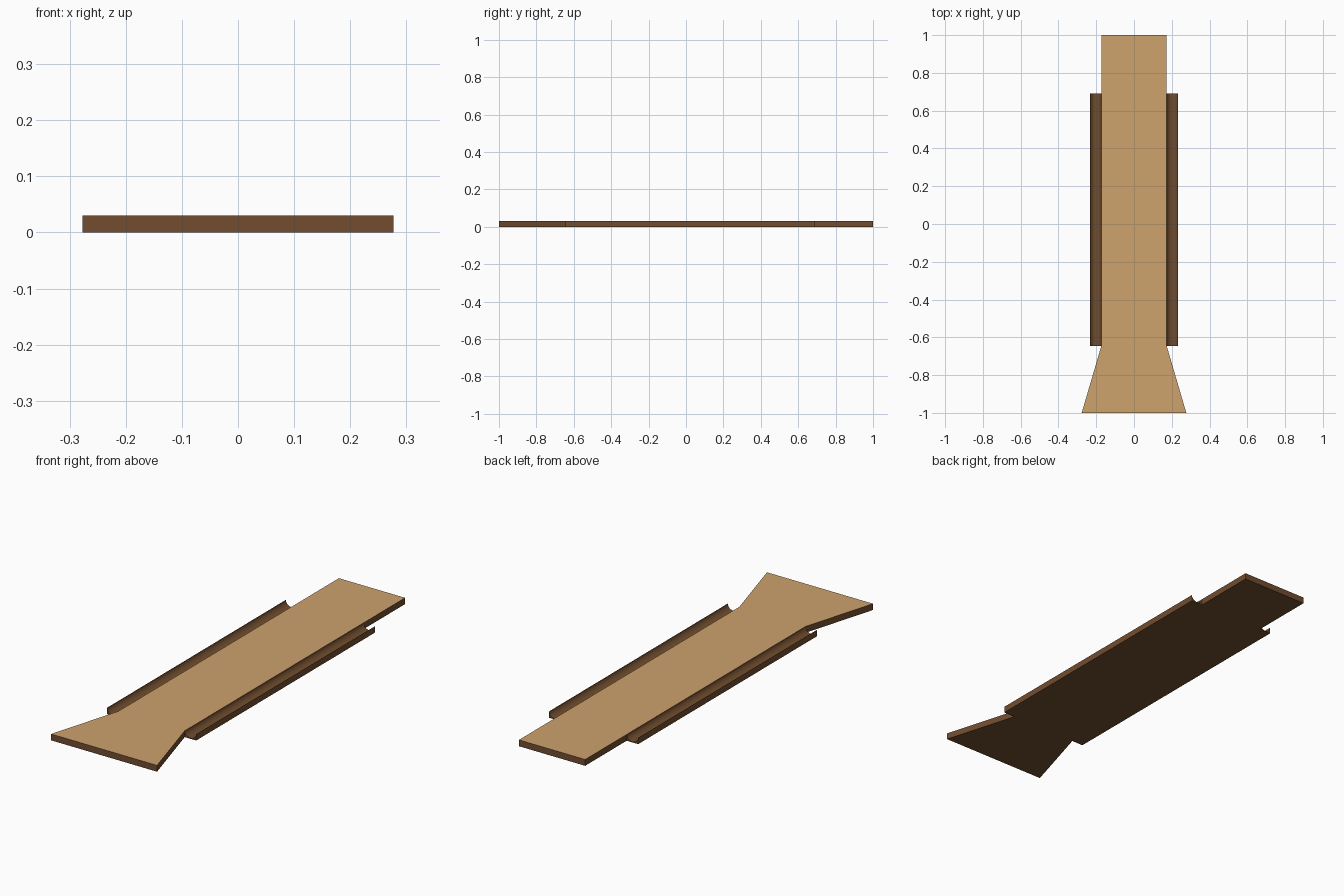
import bpy, math

if "Cube" in bpy.data.objects:
    bpy.data.objects.remove(bpy.data.objects["Cube"])


def material(name, rgb):
    m = bpy.data.materials.new(name)
    m.diffuse_color = (*[(c / 255) ** 2.2 for c in rgb], 1)
    m.use_nodes = True
    m.node_tree.nodes["Principled BSDF"].inputs["Base Color"].default_value = m.diffuse_color
    return m


tan = material("light wood", (205, 161, 109))
brown = material("dark wood", (112, 78, 50))

H = 0.03          # thickness
W, F = 0.173, 0.277   # half widths: lane and flared approach
Y0, Y1 = -0.645, 0.69  # gutter ends
G = 0.233         # gutter outer edge


def prism(name, pts, lift, mats):
    """Closed solid from an outline; lift(p, t) places it at either end."""
    n = len(pts)
    verts = [lift(p, 0) for p in pts] + [lift(p, 1) for p in pts]
    faces = [list(range(n))[::-1], list(range(n, 2 * n))]
    faces += [[i, (i + 1) % n, n + (i + 1) % n, n + i] for i in range(n)]
    me = bpy.data.meshes.new(name)
    me.from_pydata(verts, [], faces)
    for m in mats:
        me.materials.append(m)
    ob = bpy.data.objects.new(name, me)
    bpy.context.collection.objects.link(ob)
    return ob


# Lane board with flared approach, light on top only
half = [(F, -1), (W, Y0), (W, 1)]
outline = half + [(-x, y) for x, y in reversed(half)]
lane = prism("lane_board", outline, lambda p, t: (p[0], p[1], H * t), [brown, tan])
for f in lane.data.polygons:
    f.material_index = int(f.normal.z > 0.5)

# Side gutters: block with a hollow half-round channel
c, r = (W + G) / 2, (G - W) / 2
N = 12
arc = [(c + r * math.cos(math.pi * i / N), H - 0.027 * math.sin(math.pi * i / N))
       for i in range(N + 1)]
profile = [(W, 0), (G, 0)] + arc
for name, s in (("right_gutter", 1), ("left_gutter", -1)):
    pts = [(s * x, z) for x, z in profile][::s]
    prism(name, pts, lambda p, t: (p[0], Y1 + (Y0 - Y1) * t, p[1]), [brown])
